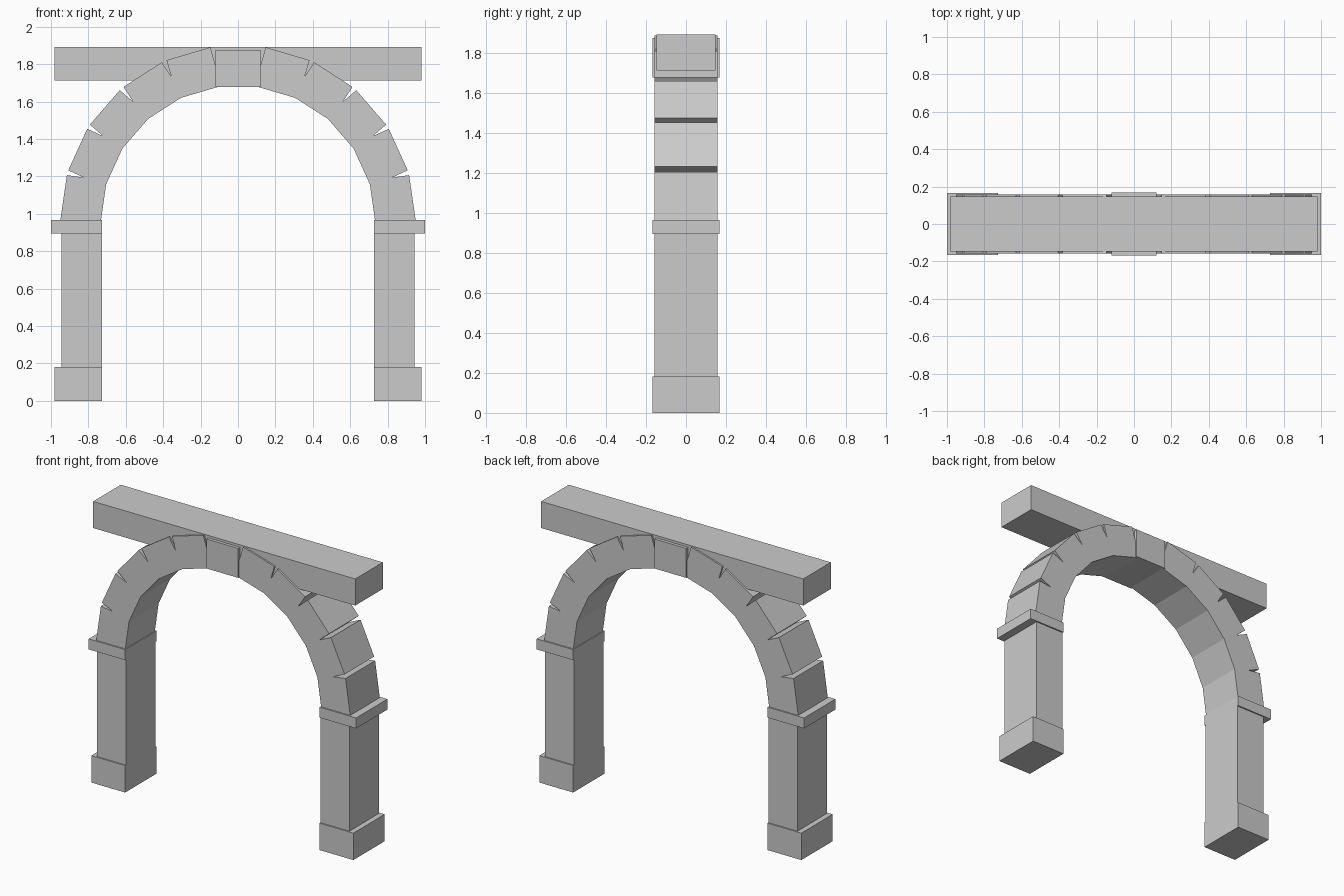
import bpy, math
from mathutils import Matrix, Vector

if "Cube" in bpy.data.objects:
    bpy.data.objects.remove(bpy.data.objects["Cube"])


def box(name, size, centre, tilt=0.0):
    """Box of full size, tilted around y, with its centre at the given point."""
    x, y, z = (s / 2 for s in size)
    verts = [(a, b, c) for a in (-x, x) for b in (-y, y) for c in (-z, z)]
    faces = [(0, 1, 3, 2), (4, 6, 7, 5), (0, 4, 5, 1),
             (2, 3, 7, 6), (0, 2, 6, 4), (1, 5, 7, 3)]
    rot = Matrix.Rotation(tilt, 3, 'Y')
    mesh = bpy.data.meshes.new(name)
    mesh.from_pydata([rot @ Vector(v) for v in verts], [], faces)
    obj = bpy.data.objects.new(name, mesh)
    obj.location = centre
    bpy.context.collection.objects.link(obj)
    return obj


def span(name, x0, x1, depth, z0, z1):
    """Upright box given by its x and z limits."""
    return box(name, (x1 - x0, depth, z1 - z0), ((x0 + x1) / 2, 0, (z0 + z1) / 2))


INNER, OUTER, SPRING = 0.727, 0.942, 0.952

# Piers with plinths and impost blocks, flush on the inner face
for side, s in (("left", -1), ("right", 1)):
    for part, reach, depth, z0, z1 in (("plinth", 0.98, 0.334, 0, 0.182),
                                       ("pier", 0.944, 0.316, 0.182, 0.895),
                                       ("impost", 1.0, 0.334, 0.895, 0.966)):
        x0, x1 = sorted((s * INNER, s * reach))
        span(f"{part}_{side}", x0, x1, depth, z0, z1)

# Ring of rectangular voussoirs, overlapping inside and gapped outside
COUNT = 11
mid = (INNER + OUTER) / 2
for i in range(COUNT):
    if i == COUNT // 2:
        continue
    a = math.pi * (i + 0.5) / COUNT
    box(f"voussoir_{i + 1}", (OUTER - INNER, 0.316, 0.244),
        (mid * math.cos(a), 0, SPRING + mid * math.sin(a)), -a)

# Keystone, proud of the ring
span("keystone", -0.119, 0.119, 0.336, 1.678, 1.877)

# Horizontal beam across the crown
span("lintel", -0.98, 0.98, 0.294, 1.713, 1.893)
